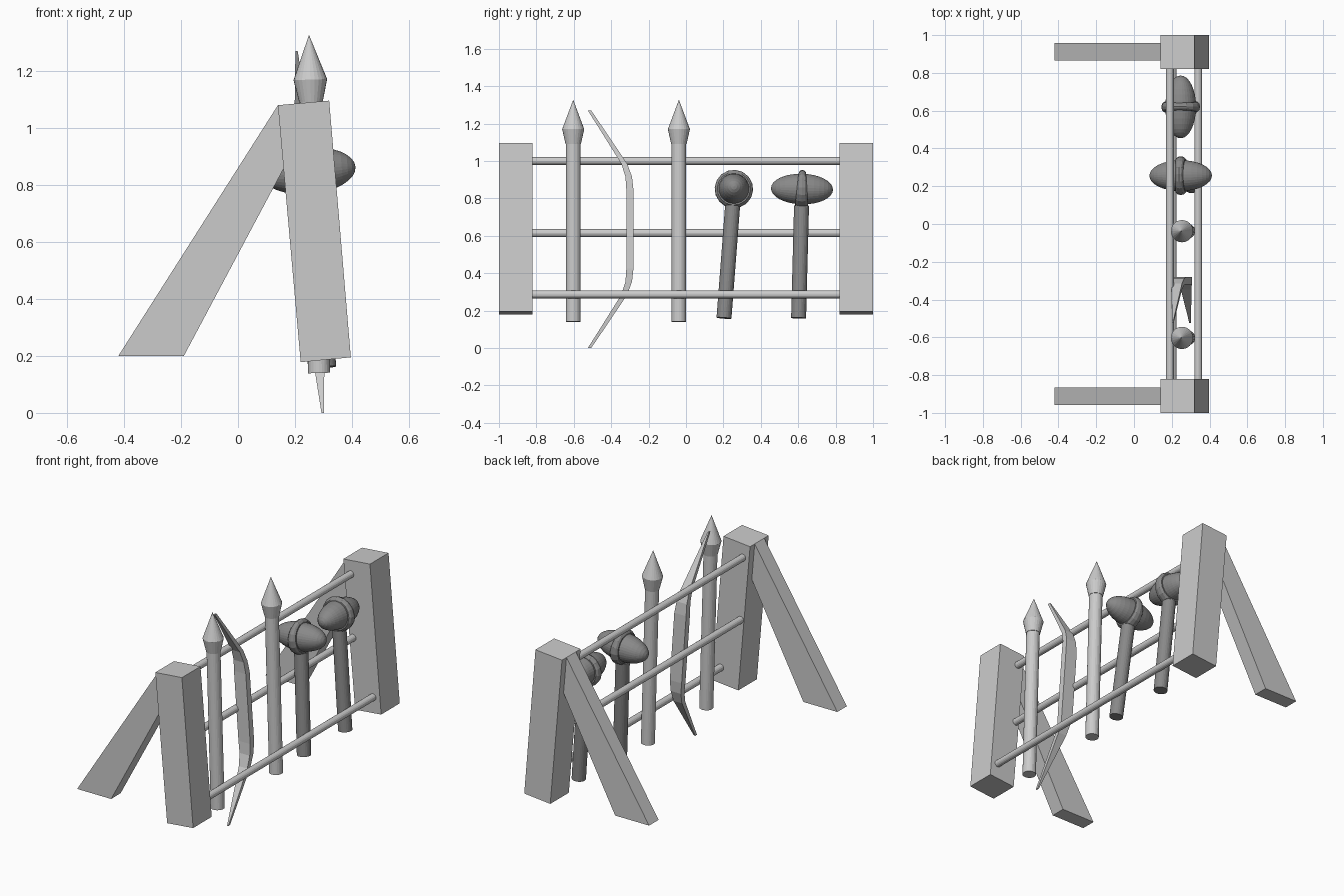
import bpy
import bmesh
from math import radians
from mathutils import Matrix, Vector

cube = bpy.data.objects.get("Cube")
if cube:
    bpy.data.objects.remove(cube, do_unlink=True)


def material(name, value):
    mat = bpy.data.materials.new(name)
    mat.use_nodes = True
    colour = (value, value, value, 1)
    mat.diffuse_color = colour
    mat.node_tree.nodes["Principled BSDF"].inputs["Base Color"].default_value = colour
    return mat


LIGHT = material("light grey", 0.6)
DARK = material("dark grey", 0.25)
UP = Vector((0, 0, 1))


def finish(name, bm, mat):
    bmesh.ops.recalc_face_normals(bm, faces=bm.faces)
    mesh = bpy.data.meshes.new(name)
    bm.to_mesh(mesh)
    bm.free()
    mesh.materials.append(mat)
    obj = bpy.data.objects.new(name, mesh)
    bpy.context.collection.objects.link(obj)
    return obj


def slab(name, profile, y0, y1, mat):
    """Extrude an xz profile from y0 to y1."""
    bm = bmesh.new()
    face = bm.faces.new([bm.verts.new((x, y0, z)) for x, z in profile])
    ext = bmesh.ops.extrude_face_region(bm, geom=[face])["geom"]
    verts = [v for v in ext if isinstance(v, bmesh.types.BMVert)]
    bmesh.ops.translate(bm, verts=verts, vec=(0, y1 - y0, 0))
    return finish(name, bm, mat)


def loft(name, rings, mat):
    """Skin a list of equal-length vertex rings and cap both ends."""
    bm = bmesh.new()
    rows = [[bm.verts.new(p) for p in ring] for ring in rings]
    n = len(rows[0])
    for a, b in zip(rows, rows[1:]):
        for i in range(n):
            j = (i + 1) % n
            bm.faces.new((a[i], a[j], b[j], b[i]))
    bm.faces.new(rows[0])
    bm.faces.new(rows[-1])
    return finish(name, bm, mat)


def turned(name, start, end, profile, mat, sides=24):
    """Round part along an axis; profile holds (fraction along, radius)."""
    start, end = Vector(start), Vector(end)
    rot = UP.rotation_difference(end - start).to_matrix()
    rings = []
    for t, r in profile:
        centre = start.lerp(end, t)
        rings.append([centre + rot @ (Matrix.Rotation(radians(360 * i / sides), 3, "Z")
                                      @ Vector((r, 0, 0))) for i in range(sides)])
    return loft(name, rings, mat)


# Leaning end posts and their rear braces
post = [(0.14, 1.08), (0.32, 1.096), (0.396, 0.195), (0.22, 0.178)]
brace = [(0.14, 1.08), (-0.42, 0.2), (-0.19, 0.2), (0.163, 0.863)]
for side, s in (("front", -1), ("back", 1)):
    slab(side + "_post", post, s * 0.82, s * 1.0, LIGHT)
    slab(side + "_brace", brace, s * 0.865, s * 0.957, LIGHT)

# Cross rails
for name, x, z in (("top", 0.19, 1.0), ("middle", 0.205, 0.615), ("bottom", 0.34, 0.287)):
    turned(name + "_rail", (x, -0.85, z), (x, 0.85, z), [(0, 0.021), (1, 0.021)], LIGHT, 16)

# Spears
for name, y in (("front", -0.603), ("back", -0.038)):
    foot, neck, tip = (Vector((0.289 - 0.03 * z, y, z)) for z in (0.14, 1.09, 1.325))
    turned(name + "_spear_shaft", foot, neck, [(0, 0.039), (1, 0.039)], LIGHT)
    turned(name + "_spear_head", neck, tip, [(0, 0.041), (0.34, 0.059), (1, 0.0008)], LIGHT)

# Bow: half curve as (height from grip, y), mirrored to the lower limb
half = [(0.21, -0.3), (0.28, -0.306), (0.35, -0.33), (0.45, -0.395),
        (0.55, -0.46), (0.635, -0.516)]
curve = [(-h, y) for h, y in reversed(half)] + half
rings = []
for h, y in curve:
    z = 0.635 + h
    x = 0.297 - 0.072 * z
    taper = min(1, (0.635 - abs(h)) / 0.42)
    w, t = 0.004 + 0.036 * taper, 0.009 + 0.01 * taper
    rings.append([(x + a * w, y + b * t, z) for a, b in ((-1, -1), (1, -1), (1, 1), (-1, 1))])
loft("bow", rings, LIGHT)


# Maces: handle, egg-shaped head and a collar that widens towards the handle
def mace(name, foot, head, roll):
    foot, head = Vector(foot), Vector(head)
    axis = (head - foot).normalized()
    turned(name + "_handle", foot, head - axis * 0.09, [(0, 0.04), (1, 0.04)], DARK)
    frame = (Matrix.Translation(head) @ UP.rotation_difference(axis).to_matrix().to_4x4()
             @ Matrix.Rotation(radians(roll), 4, "Z"))

    bm = bmesh.new()
    bmesh.ops.create_uvsphere(bm, u_segments=32, v_segments=16, radius=1)
    bmesh.ops.transform(bm, verts=bm.verts, matrix=frame @ Matrix.Diagonal((0.166, 0.082, 0.082, 1))
                        @ Matrix.Rotation(radians(90), 4, "Y"))
    finish(name + "_head", bm, DARK)

    bpy.ops.mesh.primitive_torus_add(major_segments=16, minor_segments=10,
                                     major_radius=0.083, minor_radius=0.02)
    ring = bpy.context.object
    ring.name = name + "_collar"
    ring.data.materials.append(DARK)
    ring.data.transform(Matrix.Rotation(radians(90), 4, "Y"))
    for v in ring.data.vertices:
        v.co.x *= 1.4 - 4.5 * v.co.z
    ring.data.transform(frame)


mace("front_mace", (0.305, 0.203, 0.16), (0.247, 0.256, 0.85), 0)
mace("back_mace", (0.305, 0.602, 0.16), (0.247, 0.62, 0.85), 90)
